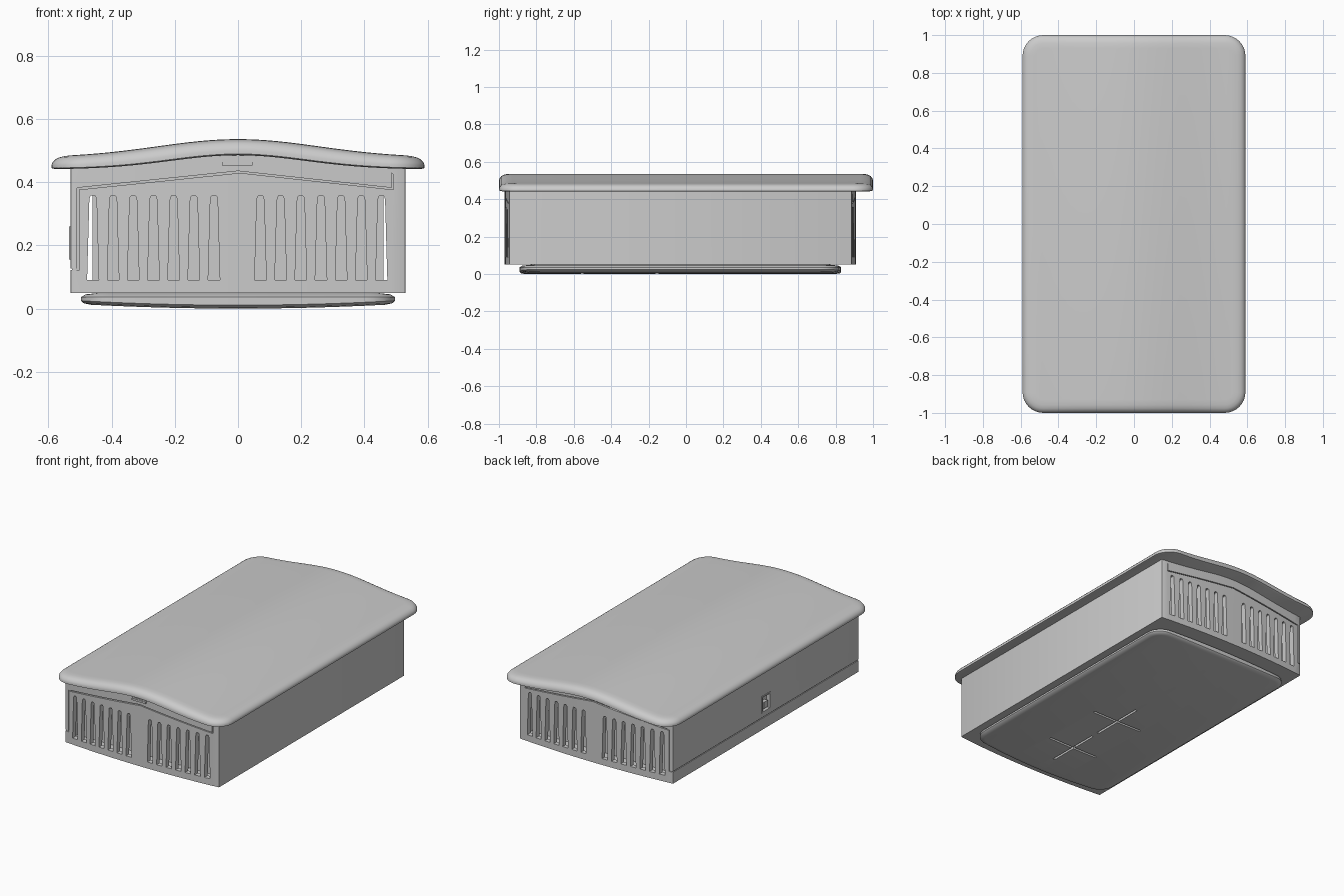
import bpy, bmesh, math

if "Cube" in bpy.data.objects:
    bpy.data.objects.remove(bpy.data.objects["Cube"])


def make(name, bm, smooth=True):
    bmesh.ops.recalc_face_normals(bm, faces=bm.faces)
    me = bpy.data.meshes.new(name)
    bm.to_mesh(me)
    bm.free()
    ob = bpy.data.objects.new(name, me)
    bpy.context.collection.objects.link(ob)
    if smooth:
        shade(ob)
    return ob


def activate(ob):
    bpy.ops.object.select_all(action='DESELECT')
    ob.select_set(True)
    bpy.context.view_layer.objects.active = ob


def shade(ob):
    activate(ob)
    bpy.ops.object.shade_smooth_by_angle(angle=math.radians(32))


def front_chain(w, y0, r, bow, n=24, k=8):
    """Left-to-right points of the front half of a rounded, bowed rectangle."""
    pts = []
    for i in range(k + 1):
        a = math.pi / 2 * i / k
        pts.append((-w + r - r * math.cos(a), y0 + r - r * math.sin(a)))
    for i in range(1, n):
        pts.append(((-w + r) + 2 * (w - r) * i / n, y0))
    pts += [(-x, y) for x, y in reversed(pts[:k + 1])]
    return [(x, y - bow * (1 - (x / w) ** 2)) for x, y in pts]


def loft(name, w, y0, y1, r, bow, rings, k=8):
    """Stack outlines; each ring is (inset, height function of x)."""
    bm = bmesh.new()
    loops = []
    for inset, zf in rings:
        f = front_chain(w - inset, y0 + inset, max(r - inset, 0.003), bow, k=k)
        pts = f + [(x, y0 + y1 - y) for x, y in reversed(f)]
        loops.append([bm.verts.new((x, y, zf(x))) for x, y in pts])
    n = len(loops[0])
    for a, b in zip(loops, loops[1:]):
        for i in range(n):
            j = (i + 1) % n
            bm.faces.new((a[i], a[j], b[j], b[i]))
    for loop in (loops[0], loops[-1]):          # caps as strips across y
        for i in range(n // 2 - 1):
            bm.faces.new((loop[i], loop[i + 1], loop[n - 2 - i], loop[n - 1 - i]))
    return make(name, bm)


def prism(bm, pts, y0, y1):
    a = [bm.verts.new((x, y0, z)) for x, z in pts]
    b = [bm.verts.new((x, y1, z)) for x, z in pts]
    bm.faces.new(a)
    bm.faces.new(b[::-1])
    for i in range(len(pts)):
        j = (i + 1) % len(pts)
        bm.faces.new((a[i], b[i], b[j], a[j]))


def box(bm, x0, x1, y0, y1, z0, z1):
    prism(bm, [(x0, z0), (x1, z0), (x1, z1), (x0, z1)], y0, y1)


def cut(ob, cutter):
    cutter.hide_render = True
    m = ob.modifiers.new("cut", 'BOOLEAN')
    m.operation, m.object, m.solver = 'DIFFERENCE', cutter, 'EXACT'
    activate(ob)
    bpy.ops.object.modifier_apply(modifier=m.name)
    bpy.data.objects.remove(cutter)


def hi(x):
    return 0.478 + 0.058 * math.exp(-(x / 0.36) ** 2)


def lo(x):
    return 0.44 + 0.045 * math.exp(-(x / 0.30) ** 2)


# Lid: arched overhanging cover with rounded rim
edge = [(0.012, 0), (0, 0.08), (0, 0.3), (0.003, 0.5), (0.012, 0.74),
        (0.024, 0.88), (0.042, 0.97), (0.07, 1)]
loft("lid", 0.59, -1, 1, 0.11, 0,
     [(e, lambda x, f=f: lo(x) + (hi(x) - lo(x)) * f) for e, f in edge])

# Case: bowed ends, hollow inside
case = loft("case", 0.53, -0.945, 0.885, 0.004, 0.025,
            [(0, lambda x: 0.05), (0, lambda x: lo(x) + 0.012)], k=2)
cut(case, loft("cavity", 0.50, -0.915, 0.855, 0.004, 0.025,
               [(0, lambda x: 0.075), (0, lambda x: lo(x) - 0.02)], k=2))

# Tapered vent slots through both ends
bm = bmesh.new()
half = [(0.0185, 0.09), (0.0115, 0.34), (0.0095, 0.353), (0.005, 0.358)]
for s in (-1, 1):
    for i in range(7):
        c = s * (0.0735 + 0.0638 * i) - 0.0025
        prism(bm, [(c + x, z) for x, z in half] +
              [(c - x, z) for x, z in reversed(half)], -1.2, 1.2)
cut(case, make("slots", bm, False))

# Seam between the two case halves
seam = [(-0.56, 0.127), (-0.509, 0.127), (-0.509, 0.382), (0, 0.435),
        (0.485, 0.382), (0.485, 0.43)]
ribbon = seam + [(x + 0.006, z - 0.006) for x, z in reversed(seam)]
bm = bmesh.new()
prism(bm, ribbon, -1.2, -0.942)
prism(bm, ribbon, 0.882, 1.2)
cut(case, make("end_seams", bm, False))
bm = bmesh.new()
box(bm, -0.56, -0.525, -1.2, 1.2, 0.1215, 0.1265)
cut(case, make("side_seam", bm, False))

# Recess for the side switch
bm = bmesh.new()
box(bm, -0.56, -0.508, -0.07, 0.01, 0.16, 0.255)
cut(case, make("switch_recess", bm, False))
shade(case)

# Inner block seen behind the vents
bm = bmesh.new()
box(bm, -0.46, 0.46, -0.87, 0.81, 0.07, 0.42)
make("inner_block", bm, False)

# Side switch: frame and sliding knob
bm = bmesh.new()
for y in (-0.072, 0.004):
    box(bm, -0.534, -0.51, y, y + 0.008, 0.155, 0.26)
for z in (0.155, 0.252):
    box(bm, -0.534, -0.51, -0.064, 0.004, z, z + 0.008)
make("switch_frame", bm, False)
bm = bmesh.new()
box(bm, -0.53, -0.505, -0.05, -0.01, 0.175, 0.215)
make("switch_knob", bm, False)

# Latch tab under the front of the lid
bm = bmesh.new()
box(bm, -0.05, 0.046, -0.974, -0.95, 0.453, 0.472)
box(bm, -0.05, 0.046, -0.977, -0.96, 0.453, 0.464)
make("latch_tab", bm, False)


# Foot plate: slightly domed base with bowed ends
def dome(x):
    return 0.014 * (x / 0.5) ** 2


foot = loft("foot_plate", 0.497, -0.868, 0.808, 0.09, 0.022,
            [(0.03, dome), (0.008, lambda x: dome(x) + 0.004),
             (0, lambda x: dome(x) + 0.011), (0, lambda x: 0.036),
             (0.015, lambda x: 0.045), (0.09, lambda x: 0.053)])

# Cross-shaped hanging slots in the base
for hx, hy in ((0.175, 0.007), (0.007, 0.175)):
    bm = bmesh.new()
    for y in (-0.555, -0.155):
        box(bm, -hx, hx, y - hy, y + hy, -0.02, 0.02)
    cut(foot, make("cross_slots", bm, False))
shade(foot)
